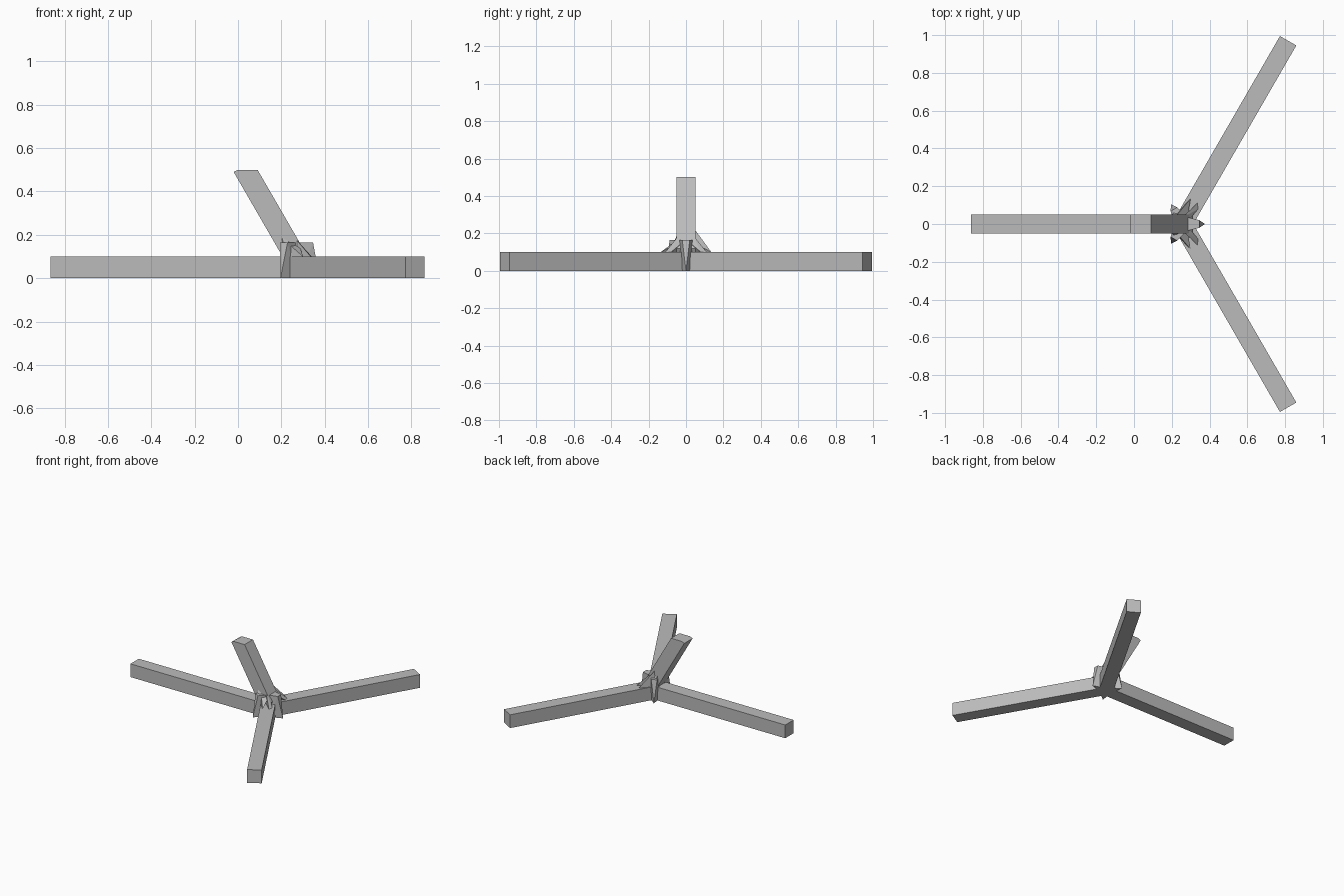
import bpy, bmesh, math
from mathutils import Vector

cube = bpy.data.objects.get("Cube")
if cube:
    bpy.data.objects.remove(cube, do_unlink=True)

HUB = 0.256      # x of the joint
LENGTH = 1.12
HALF = 0.05      # half the beam thickness

grey = bpy.data.materials.new("plain_grey")
grey.use_nodes = True
grey.diffuse_color = (0.5, 0.5, 0.5, 1)
grey.node_tree.nodes["Principled BSDF"].inputs["Base Color"].default_value = (0.5, 0.5, 0.5, 1)


def hull(name, points):
    """Flat-faced convex solid around a few corner points."""
    bm = bmesh.new()
    for p in points:
        bm.verts.new(p)
    out = bmesh.ops.convex_hull(bm, input=bm.verts)
    spare = [v for v in out["geom_interior"] if isinstance(v, bmesh.types.BMVert)]
    bmesh.ops.delete(bm, geom=spare, context="VERTS")
    bmesh.ops.dissolve_limit(bm, angle_limit=0.01, verts=bm.verts, edges=bm.edges)
    bmesh.ops.recalc_face_normals(bm, faces=bm.faces)
    mesh = bpy.data.meshes.new(name)
    bm.to_mesh(mesh)
    bm.free()
    mesh.materials.append(grey)
    obj = bpy.data.objects.new(name, mesh)
    bpy.context.collection.objects.link(obj)
    return obj


def polar(angle, along, across, z):
    """Point measured out from the joint along a compass direction."""
    a = math.radians(angle)
    return Vector((HUB + along * math.cos(a) - across * math.sin(a),
                   along * math.sin(a) + across * math.cos(a), z))


# Three ground beams meeting at the joint
for name, angle in (("back_beam", 60), ("right_beam", 180), ("front_beam", 300)):
    hull(name, [polar(angle, r, s, z) for r in (0, LENGTH)
                for s in (-HALF, HALF) for z in (0, 0.1)])

# Leaning post, trimmed level at the top
post = [(-0.02, 0.49), (0, 0.5), (0.09, 0.5), (0.31, 0.12), (0.26, 0.03), (0.24, 0.04)]
hull("leaning_post", [(x, y, z) for x, z in post for y in (-HALF, HALF)])

# Pointed wedges filling the gaps between the ground beams
for name, angle in (("left_wedge", 0), ("back_wedge", 120), ("front_wedge", 240)):
    hull(name, [polar(angle, 0.03, s, z) for s in (-0.035, 0.035) for z in (0, 0.165)]
         + [polar(angle, 0.12, 0, 0), polar(angle, 0.1, 0.012, 0.1),
            polar(angle, 0.1, -0.012, 0.1), polar(angle, 0.09, 0.02, 0.165),
            polar(angle, 0.09, -0.02, 0.165)])

# Jagged splinters bracing the post against the beams
for side, label in ((1, "back"), (-1, "front")):
    peak = 0.23 if side > 0 else 0.17
    hull(label + "_long_splinter",
         [(0.22, side * 0.04, peak), (0.28, side * 0.02, 0.16), (0.21, side * 0.04, 0.1),
          (0.30, side * 0.135, 0.1), (0.28, side * 0.09, 0.1)])
    hull(label + "_outer_splinter",
         [(0.25, side * 0.03, 0.2), (0.29, side * 0.02, 0.15), (0.26, side * 0.04, 0.09),
          (0.335, side * 0.11, 0.1), (0.34, side * 0.08, 0.1)])
    hull(label + "_inner_splinter",
         [(0.20, side * 0.045, 0.2), (0.235, side * 0.045, 0.18), (0.2, side * 0.03, 0.1),
          (0.225, side * 0.085, 0.1), (0.25, side * 0.05, 0.09)])
